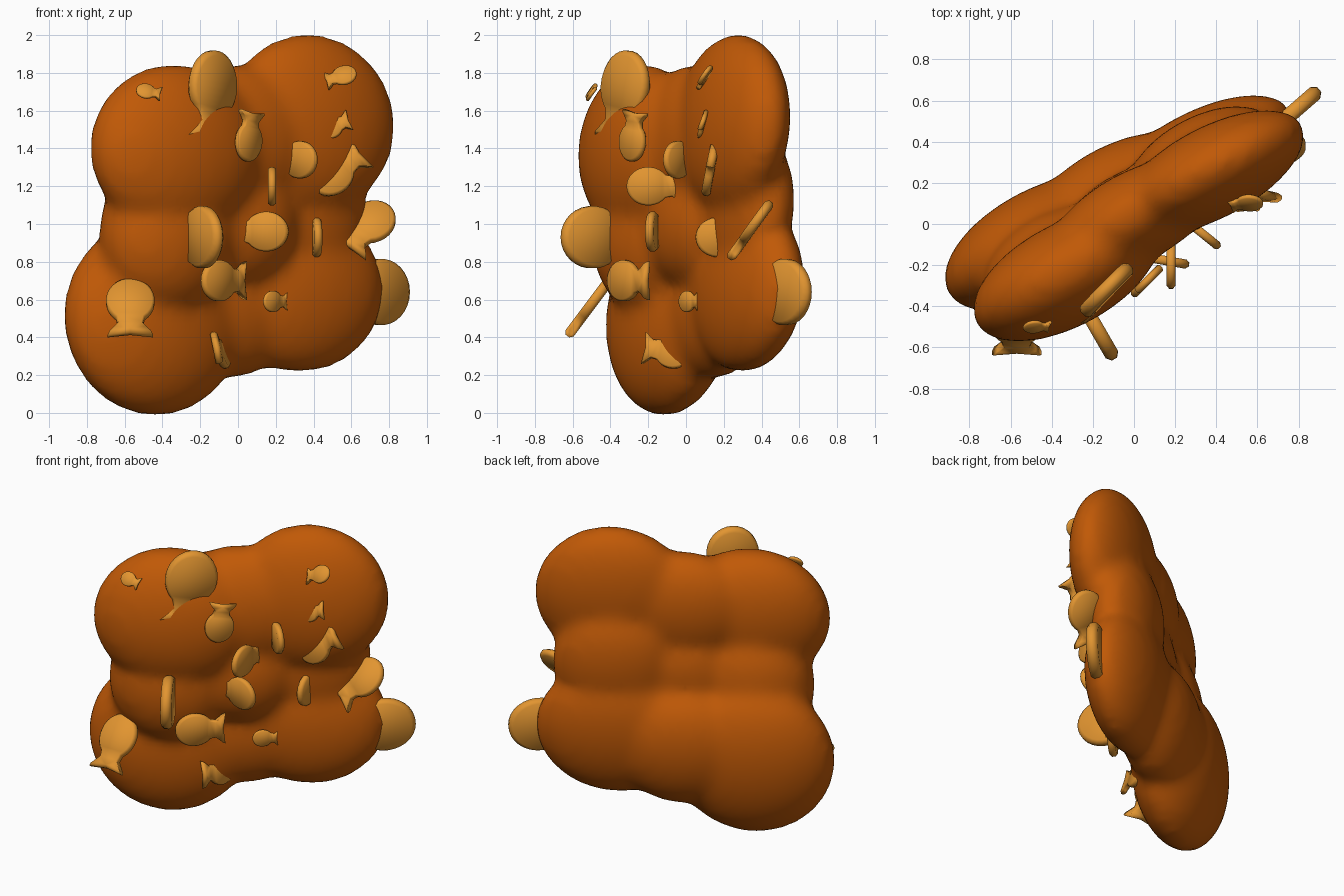
import bpy, bmesh, math
from mathutils import Matrix, Vector

cube = bpy.data.objects.get("Cube")
if cube:
    bpy.data.objects.remove(cube, do_unlink=True)


def material(name, rgb):
    m = bpy.data.materials.new(name)
    m.use_nodes = True
    m.diffuse_color = (*rgb, 1)
    m.node_tree.nodes["Principled BSDF"].inputs["Base Color"].default_value = (*rgb, 1)
    return m


def frame(x_axis, y_axis, z_axis):
    return Matrix((x_axis, y_axis, z_axis)).transposed().to_4x4()


def add_object(name, bm, mat):
    mesh = bpy.data.meshes.new(name)
    bm.to_mesh(mesh)
    bm.free()
    mesh.materials.append(mat)
    mesh.shade_smooth()
    obj = bpy.data.objects.new(name, mesh)
    bpy.context.collection.objects.link(obj)
    return obj


brown = material("burnt orange", (0.53, 0.1, 0.002))
gold = material("golden cracker", (0.76, 0.3, 0.03))

# Slanted slab axes: along, rise, facing
turn = math.radians(28)
along = Vector((math.cos(turn), math.sin(turn), 0))
facing = Vector((math.sin(turn), -math.cos(turn), 0.08)).normalized()
rise = facing.cross(along)
slab = frame(along, rise, facing)


def add_lobe(bm, centre, width, height, depth):
    place = Matrix.Translation(centre) @ slab @ Matrix.Diagonal((width, height, depth, 1))
    bmesh.ops.create_uvsphere(bm, u_segments=32, v_segments=20, radius=1, matrix=place)


# Four big lobes, each pair of neighbours joined by a bridge, and a filled middle
upper_right = Vector((-0.33, -0.25, 1.39))
upper_left = Vector((0.38, 0.25, 1.53))
lower_right = Vector((-0.45, -0.09, 0.5))
lower_left = Vector((0.31, 0.32, 0.66))
back_shift = facing * -0.04

bm = bmesh.new()
add_lobe(bm, upper_right, 0.5, 0.46, 0.25)
add_lobe(bm, upper_left, 0.5, 0.48, 0.22)
add_lobe(bm, lower_right, 0.52, 0.52, 0.26)
add_lobe(bm, lower_left, 0.51, 0.45, 0.22)
add_lobe(bm, (upper_right + upper_left) / 2 + back_shift, 0.46, 0.39, 0.22)
add_lobe(bm, (lower_right + lower_left) / 2 + back_shift, 0.46, 0.4, 0.23)
add_lobe(bm, (upper_right + lower_right) / 2 - back_shift, 0.39, 0.42, 0.26)
add_lobe(bm, (upper_left + lower_left) / 2 + back_shift, 0.39, 0.42, 0.2)
add_lobe(bm, (upper_right + lower_left) / 2, 0.36, 0.36, 0.22)
body = add_object("lobed_body", bm, brown)
fuse = body.modifiers.new("fuse", 'REMESH')
fuse.mode = 'VOXEL'
fuse.voxel_size = 0.035
fuse.use_smooth_shade = True
soften = body.modifiers.new("soften", 'SMOOTH')
soften.factor = 0.5
soften.iterations = 12


def fish_outline():
    """Flat fish of unit length: oval body and flared, notched tail."""
    top = []
    for step in range(13):
        angle = math.radians(step * 12)
        top.append((0.13 + 0.37 * math.cos(angle), 0.33 * math.sin(angle)))
    top += [(-0.29, 0.17), (-0.38, 0.24), (-0.46, 0.31)]
    bottom = [(x, -y) for x, y in reversed(top[1:])]
    return top + [(-0.42, 0)] + bottom


def add_cracker(name, centre, head, normal, size):
    head = Vector(head).normalized()
    side = Vector(normal).cross(head).normalized()
    place = Matrix.Translation(centre) @ frame(head, side, head.cross(side))
    bm = bmesh.new()
    # Outline rings drawn in at both faces give a pillowed edge
    rings = []
    for inset, height in ((0.9, -0.07), (1, -0.03), (1, 0.03), (0.9, 0.07)):
        rings.append([bm.verts.new(Vector((x * inset, y * inset, height)) * size)
                      for x, y in fish_outline()])
    count = len(rings[0])
    for low, high in zip(rings, rings[1:]):
        for i in range(count):
            j = (i + 1) % count
            bm.faces.new((low[i], low[j], high[j], high[i]))
    caps = [bm.faces.new(rings[-1]), bm.faces.new(rings[0][::-1])]
    bmesh.ops.triangulate(bm, faces=caps)
    bm.transform(place)
    add_object(name, bm, gold)


# Crackers swimming level, stuck in edgewise: centre, heading in degrees, size
level_crackers = {
    "lower_middle": ((-0.07, -0.3, 0.7), 223, 0.33),
    "far_left": ((0.7, 0.48, 0.64), 41, 0.53),
    "middle_right": ((-0.22, -0.44, 0.93), -60, 0.5),
    "centre_blade": ((0.18, -0.16, 1.2), -90, 0.31),
    "upper_blade": ((0.3, -0.02, 1.34), -39, 0.3),
    "centre": ((0.11, -0.17, 0.96), -10, 0.32),
    "left_blade": ((0.41, 0.21, 0.93), -84, 0.32),
    "small_lower": ((0.2, 0.02, 0.59), 221, 0.17),
}
for place_name, (centre, degrees, size) in level_crackers.items():
    heading = math.radians(degrees)
    head = (math.cos(heading), math.sin(heading), 0)
    normal = (math.sin(heading), -math.cos(heading), 0)
    add_cracker("cracker_" + place_name, centre, head, normal, size)

# Tilted crackers: name, centre, head direction, face direction, size
add_cracker("cracker_top", (-0.14, -0.33, 1.67), along + rise * 6, (0.7, -0.7, 0), 0.5)
add_cracker("cracker_low_right", (-0.57, -0.52, 0.55), (0, 0.6, 0.8), (0, -0.8, 0.6), 0.39)
add_cracker("cracker_bottom", (-0.09, -0.1, 0.33), (0.2, 0.9, -0.1), (0.9, -0.2, 0.2), 0.28)
add_cracker("cracker_sunken", (-0.47, -0.5, 1.7), (-1, 0, 0.2), (-0.1, -0.8, 0.6), 0.14)
add_cracker("cracker_diving", (0.06, -0.28, 1.47), (-0.1, -0.1, -1), (0.7, -0.7, 0), 0.28)
add_cracker("cracker_left", (0.68, 0.35, 0.98), (0.6, 0.5, 0.7), (0, -0.8, 0.6), 0.37)
add_cracker("cracker_tail_out", (0.53, 0.13, 1.29), (-0.8, -0.1, -0.6), (0.1, -1, 0.3), 0.34)
add_cracker("cracker_upper_left", (0.51, 0.09, 1.52), (-0.8, 0, -0.3), (0.3, -0.8, 0.4), 0.19)
add_cracker("cracker_top_left", (0.54, 0.1, 1.78), (0.9, 0.1, 0.3), (0, -0.8, 0.6), 0.18)
